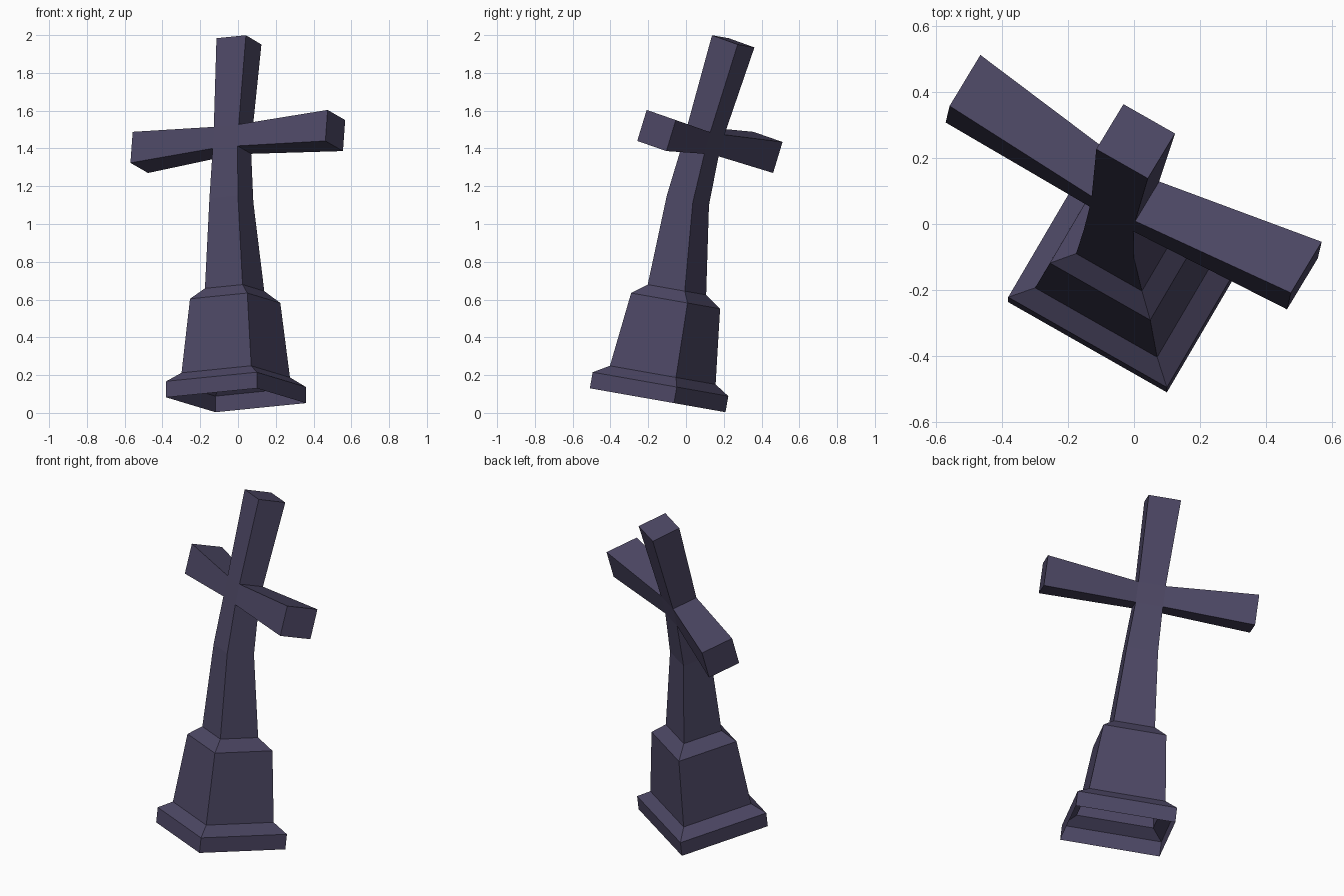
import bpy, bmesh, math
from mathutils import Vector, Matrix

if "Cube" in bpy.data.objects:
    bpy.data.objects.remove(bpy.data.objects["Cube"])

stone = bpy.data.materials.new("dark_purple_stone")
stone.diffuse_color = (0.073, 0.063, 0.127, 1)
stone.use_nodes = True
stone.node_tree.nodes["Principled BSDF"].inputs["Base Color"].default_value = stone.diffuse_color

# Leaning frame: turned 30 degrees about z, tipped back 10 degrees
tilt = Matrix.Rotation(math.radians(-10), 3, 'X') @ Matrix.Rotation(math.radians(-30), 3, 'Z')


def axes(lean):
    """Width, depth and height directions, with an extra backward bend."""
    m = tilt @ Matrix.Rotation(math.radians(-lean), 3, 'X')
    return m.col[0].copy(), m.col[1].copy(), m.col[2].copy()


def ring(bm, centre, hu, hv, lean=0):
    u, v, _ = axes(lean)
    c = Vector(centre)
    return [bm.verts.new(c + u * hu * a + v * hv * b)
            for a, b in ((-1, -1), (1, -1), (1, 1), (-1, 1))]


def loft(bm, a, b, skip=()):
    for i in range(4):
        if i not in skip:
            j = (i + 1) % 4
            bm.faces.new((a[i], a[j], b[j], b[i]))


def finish(bm, name):
    me = bpy.data.meshes.new(name)
    bm.to_mesh(me)
    bm.free()
    me.materials.append(stone)
    bpy.context.collection.objects.link(bpy.data.objects.new(name, me))


# Shared ring where the shaft meets the pedestal
SHAFT_FOOT = ((-0.018, -0.048, 0.652), 0.115, 0.115)

# Pedestal: hollow stepped shell, open underneath
bm = bmesh.new()
rings = [ring(bm, *r) for r in (
    ((-0.01, -0.15, 0.067), 0.277, 0.261),
    ((-0.01, -0.135, 0.152), 0.277, 0.261),
    ((-0.012, -0.123, 0.200), 0.213, 0.205),
    ((-0.015, -0.055, 0.593), 0.175, 0.175),
    SHAFT_FOOT)]
for a, b in zip(rings, rings[1:]):
    loft(bm, a, b)
finish(bm, "pedestal")

# Cross: bent shaft, flared head and flared arms
bm = bmesh.new()
foot = ring(bm, *SHAFT_FOOT)
bend = ring(bm, (-0.035, 0.010, 1.125), 0.087, 0.082, 4)
low = ring(bm, (-0.032, 0.075, 1.386), 0.076, 0.073, 8)
high = ring(bm, (-0.026, 0.106, 1.500), 0.076, 0.073, 8)
head = ring(bm, (0.005, 0.250, 1.967), 0.090, 0.083, 8.5)
loft(bm, foot, bend)
loft(bm, bend, low)
loft(bm, low, high, skip=(1, 3))
loft(bm, high, head)
bm.faces.new(head)

# Arms grow out of the two open sides of the crossing
_, v, w = axes(8)
for i, j, front, centre in ((1, 2, -1, (0.515, -0.156, 1.495)),
                            (3, 0, 1, (-0.517, 0.409, 1.379))):
    root = [low[i], low[j], high[j], high[i]]
    c = Vector(centre)
    tip = [bm.verts.new(c + v * 0.094 * s * front * -1 + w * 0.086 * t)
           for s, t in ((-1, -1), (1, -1), (1, 1), (-1, 1))]
    loft(bm, root, tip)
    bm.faces.new(tip)
finish(bm, "cross")
